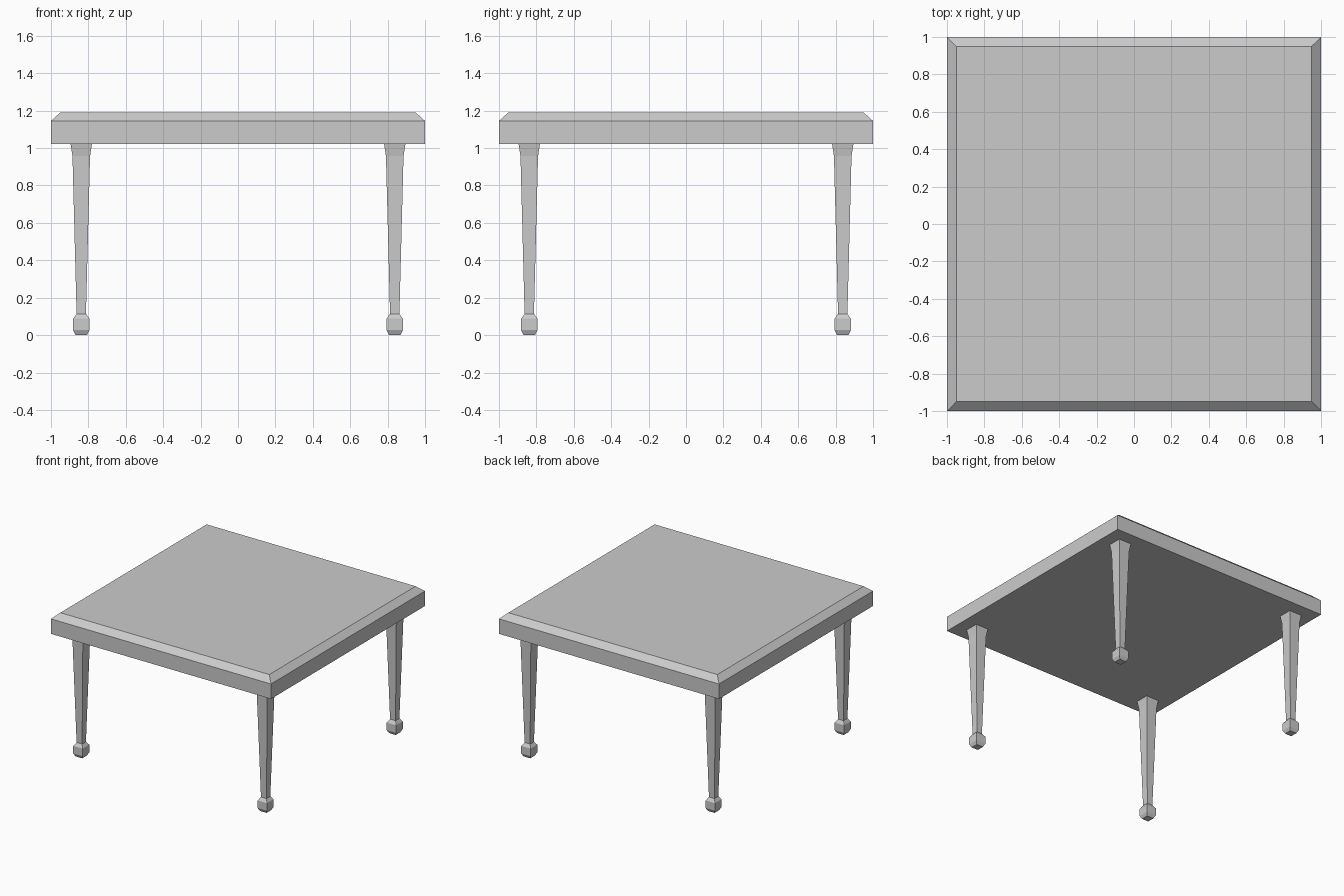
import bpy
import bmesh

if "Cube" in bpy.data.objects:
    bpy.data.objects.remove(bpy.data.objects["Cube"])


def square_loft(name, rings, location=(0, 0, 0)):
    """Stack square rings given as (half_width, z) and skin them."""
    bm = bmesh.new()
    loops = [[bm.verts.new((sx * h, sy * h, z))
              for sx, sy in ((-1, -1), (1, -1), (1, 1), (-1, 1))]
             for h, z in rings]
    for low, high in zip(loops, loops[1:]):
        for i in range(4):
            j = (i + 1) % 4
            bm.faces.new((low[i], low[j], high[j], high[i]))
    bm.faces.new(loops[0][::-1])
    bm.faces.new(loops[-1])
    mesh = bpy.data.meshes.new(name)
    bm.to_mesh(mesh)
    bm.free()
    obj = bpy.data.objects.new(name, mesh)
    obj.location = location
    bpy.context.collection.objects.link(obj)
    return obj


# Tabletop slab with a sloped upper edge
square_loft("tabletop", [(1.0, 1.022), (1.0, 1.145), (0.95, 1.19)])

# Tapered square legs with a block foot and flared top
LEG = [(0.03, 0.0), (0.043, 0.026), (0.043, 0.088), (0.025, 0.114),
       (0.047, 0.957), (0.057, 1.022)]
OFFSET = 0.838
for side, sx in (("left", -1), ("right", 1)):
    for end, sy in (("front", -1), ("back", 1)):
        square_loft(f"{end}_{side}_leg", LEG, (sx * OFFSET, sy * OFFSET, 0))
